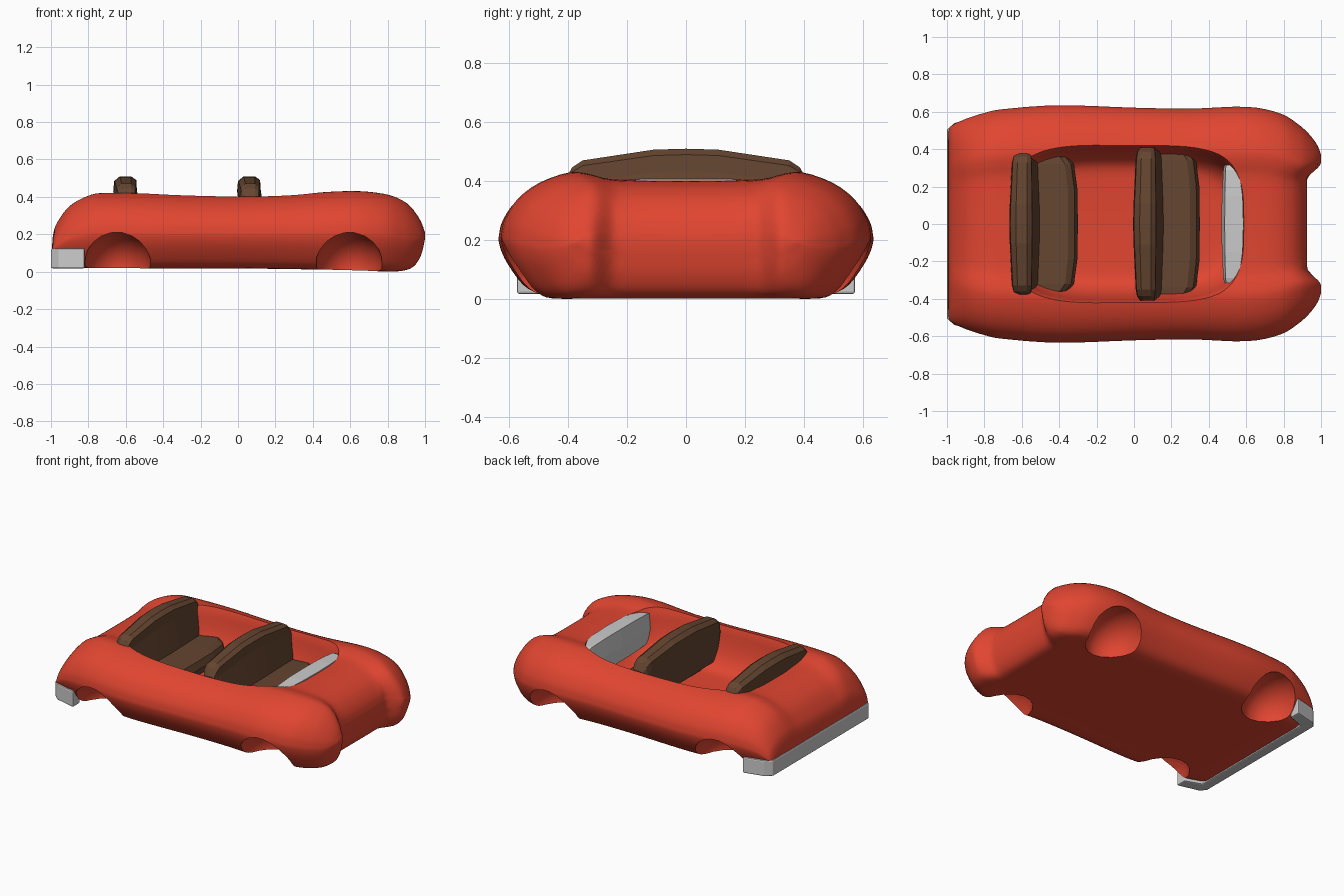
import bpy, math
from mathutils import Vector

if "Cube" in bpy.data.objects:
    bpy.data.objects.remove(bpy.data.objects["Cube"])


def material(name, color):
    m = bpy.data.materials.new(name)
    m.diffuse_color = color
    m.use_nodes = True
    m.node_tree.nodes["Principled BSDF"].inputs["Base Color"].default_value = m.diffuse_color
    return m


RED = material("red_paint", (0.75, 0.06, 0.03, 1))
BROWN = material("brown_leather", (0.13, 0.06, 0.03, 1))


def catmull(pts, steps):
    """Smooth curve through the points, of any dimension."""
    p = [Vector(q) for q in pts]
    p = [2 * p[0] - p[1]] + p + [2 * p[-1] - p[-2]]
    out = []
    for i in range(1, len(p) - 2):
        a, b, c, d = p[i - 1:i + 3]
        for s in range(steps):
            t = s / steps
            out.append(0.5 * (2 * b + (c - a) * t + (2 * a - 5 * b + 4 * c - d) * t * t
                              + (3 * b - a - 3 * c + d) * t ** 3))
    return out + [p[-2]]


def loft(name, rings, mat=None, caps=None):
    """Skin through equal rings; caps default to one flat face per end."""
    n, m = len(rings[0]), len(rings)
    verts = [v for r in rings for v in r]
    faces = [(k * n + i, k * n + (i + 1) % n, (k + 1) * n + (i + 1) % n, (k + 1) * n + i)
             for k in range(m - 1) for i in range(n)]
    caps = caps or [tuple(range(n))]
    faces += [tuple(reversed(c)) for c in caps]
    faces += [tuple((m - 1) * n + i for i in c) for c in caps]
    me = bpy.data.meshes.new(name)
    me.from_pydata(verts, [], faces)
    ob = bpy.data.objects.new(name, me)
    bpy.context.collection.objects.link(ob)
    if mat:
        me.materials.append(mat)
    select(ob)
    bpy.ops.object.mode_set(mode='EDIT')
    bpy.ops.mesh.select_all(action='SELECT')
    bpy.ops.mesh.normals_make_consistent(inside=False)
    bpy.ops.object.mode_set(mode='OBJECT')
    return ob


def select(ob):
    bpy.ops.object.select_all(action='DESELECT')
    ob.select_set(True)
    bpy.context.view_layer.objects.active = ob


def cut(ob, cutter):
    cutter.hide_render = True
    mod = ob.modifiers.new("cut", 'BOOLEAN')
    mod.operation, mod.solver, mod.object = 'DIFFERENCE', 'EXACT', cutter
    select(ob)
    bpy.ops.object.modifier_apply(modifier=mod.name)
    bpy.data.objects.remove(cutter)


# Body: half cross-section (y / width, z fraction) swept through stations along x
section = catmull([(0, 0), (.2, 0), (.42, 0), (.6, 0), (.76, 0), (.84, .04), (.9, .13), (.97, .3), (1, .43),
                   (1, .51), (.98, .63), (.91, .79), (.79, .92), (.63, 1), (.52, .985), (.41, .945),
                   (.2, .935), (0, .935)], 3)
# x, half width, bottom z, top z
stations = catmull([(-.995, .49, .03, .12), (-.988, .51, .03, .2), (-.965, .53, .03, .265),
                    (-.9, .56, .025, .35), (-.8, .592, .02, .405), (-.7, .612, .02, .42),
                    (-.4, .633, .018, .415), (0, .62, .018, .408), (.3, .615, .015, .415),
                    (.6, .625, .008, .43), (.78, .59, .003, .415), (.88, .53, .006, .38),
                    (.94, .475, .03, .335), (.98, .42, .09, .28), (1, .37, .17, .22)], 4)


def shape_x(x, y, z):
    """Pull the middle of the nose back between the fenders; tuck the tail in behind the bumper."""
    t = min(max((abs(y) - .235) / .095, 0), 1)
    lim = .925 + .075 * t * t * (3 - 2 * t)
    if x > .7:
        return .7 + (x - .7) * (lim - .7) / .3
    return max(x, -1 + .05 * (.125 - z) / .09)


h = len(section)
N = 2 * h - 2
rings = []
for k, (x, w, z0, z1) in enumerate(stations):
    half = [(s[0] * w, z0 + s[1] * (z1 - z0)) for s in section]
    if k == len(stations) - 1:      # even out the tip so its strip runs straight
        half = [((half[i][0] + half[h - 1 - i][0]) / 2, half[i][1]) for i in range(h)]
    full = half + [(-y, z) for y, z in reversed(half[1:-1])]
    rings.append([(shape_x(x, y, z), y, z) for y, z in full])
strip = [(i, i + 1, h - 2 - i, h - 1 - i) for i in range(h // 2 - 1)]
strip += [tuple((-i) % N for i in reversed(q)) for q in strip]
body = loft("body", rings, RED, strip)

# Open cabin, a soft bowl
tub = []
for z, lx, ly in catmull([(.135, .42, .24), (.145, .52, .3), (.175, .57, .34), (.23, .6, .375),
                          (.31, .615, .4), (.39, .625, .415), (.44, .635, .435), (.6, .66, .46)], 2):
    ring = []
    for i in range(64):
        a = 2 * math.pi * i / 64
        c, s = math.cos(a), math.sin(a)
        ring.append((-.04 + lx * math.copysign(abs(c) ** .55, c), ly * math.copysign(abs(s) ** .55, s), z))
    tub.append(ring)
cut(body, loft("cabin_cutter", tub, RED))

# Domed wheel wells
for x in (-.645, .595):
    for side in (-1, 1):
        bpy.ops.mesh.primitive_uv_sphere_add(segments=20, ring_count=12, location=(x, side * .57, .025))
        well = bpy.context.object
        well.scale = (.182, .245, .19)
        well.data.materials.append(RED)
        bpy.ops.object.transform_apply(location=False, rotation=False, scale=True)
        cut(body, well)
select(body)
bpy.ops.object.shade_smooth_by_angle(angle=math.radians(45))


def crossbar(name, profile, spans, mat=None, anchor=(0, 0)):
    """Loft an x-z profile across y; spans hold y, x scale and z scale about the anchor."""
    spans = [(-y, a, b) for y, a, b in reversed(spans) if y > 0] + spans
    return loft(name, [[(anchor[0] + (x - anchor[0]) * a, y, anchor[1] + (z - anchor[1]) * b)
                        for x, z in profile] for y, a, b in spans], mat)


# Two bench seats
back = [(.03, .18), (-.005, .43), (0, .485), (.03, .51), (.09, .51), (.118, .49), (.122, .43), (.165, .2), (.16, .18)]
cushion = [(.08, .14), (.08, .235), (.3, .25), (.335, .23), (.352, .185), (.34, .14)]
for name, dx, k in (("front", 0, 1), ("rear", -.662, .94)):
    crossbar(name + "_seat_back", [(x + dx, z) for x, z in back],
             [(0, 1, 1), (.11 * k, .97, .99), (.35 * k, .85, .88), (.385 * k, .78, .81), (.41 * k, .6, .68)],
             BROWN, (.09 + dx, .18))
    crossbar(name + "_seat_cushion", [(x + dx + (.01 if k < 1 else 0), z) for x, z in cushion],
             [(0, 1, 1), (.2 * k, .99, 1), (.34 * k, .92, .97), (.38 * k, .8, .85), (.395 * k, .6, .6)],
             BROWN, (.1 + dx, .2))

# Dashboard
crossbar("dashboard", [(.48, .2), (.468, .3), (.485, .41), (.585, .408), (.58, .2)],
         [(0, 1, 1), (.15, .95, .99), (.29, .7, .92), (.315, .5, .85)], None, (.5, .3))

# Rear bumper wrapping round the tail
outer = [(-.82, .574), (-.96, .54), (-1, .505)]
inner = [(-.93, .46), (-.82, .5)]
order = outer + [(x, -y) for x, y in reversed(outer)] + [(x, -y) for x, y in reversed(inner)] + inner
bumper = loft("rear_bumper", [[(x, y, z) for x, y in order] for z in (.018, .124)])
bev = bumper.modifiers.new("bevel", 'BEVEL')
bev.width, bev.segments = .008, 2
